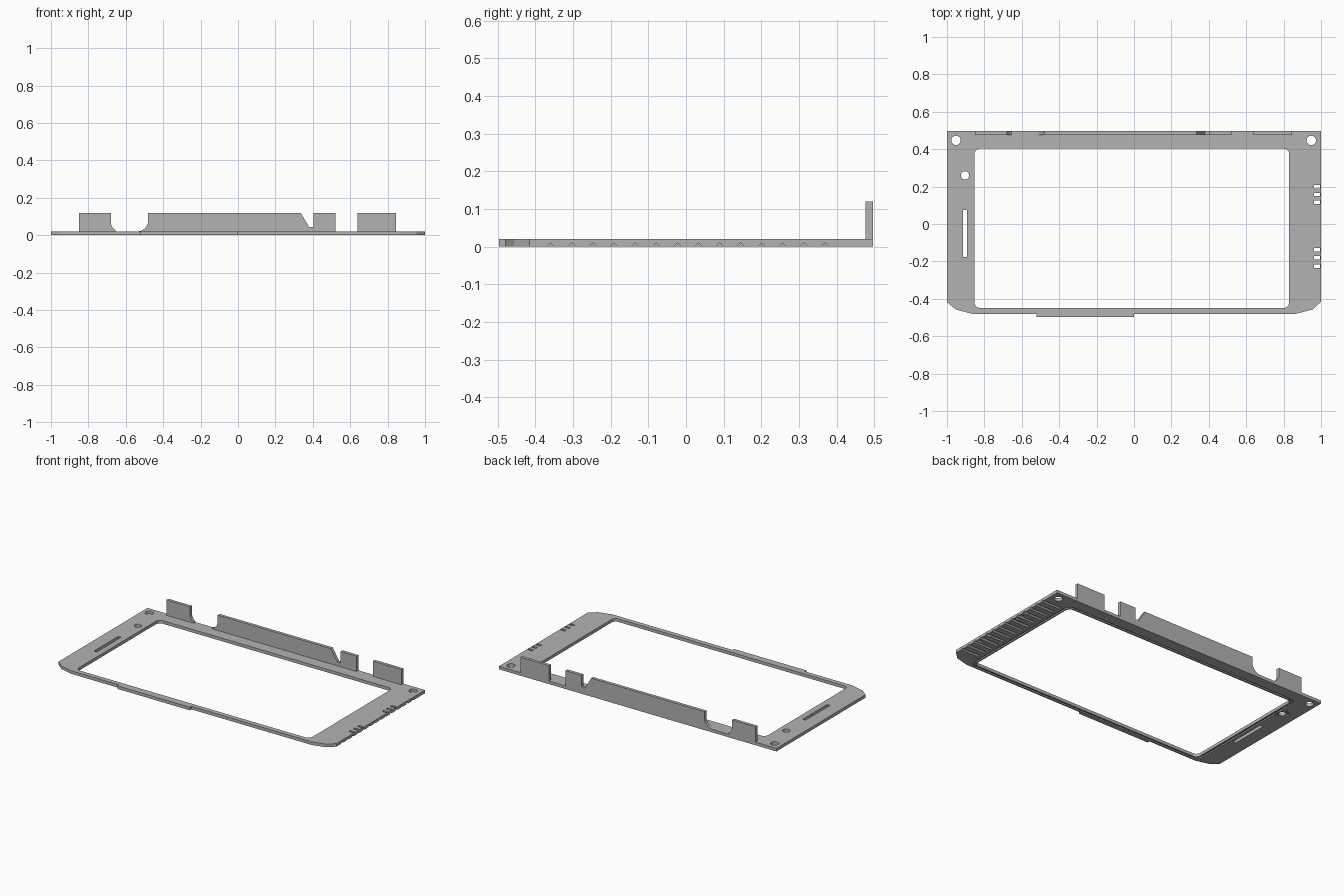
import bpy, bmesh, math
from mathutils import Vector

cube = bpy.data.objects.get("Cube")
if cube:
    bpy.data.objects.remove(cube, do_unlink=True)

grey = bpy.data.materials.new("plain grey")
grey.use_nodes = True
colour = (0.45, 0.45, 0.45, 1)
grey.diffuse_color = colour
grey.node_tree.nodes["Principled BSDF"].inputs["Base Color"].default_value = colour

THICK = 0.02


def finish(name, bm):
    bmesh.ops.recalc_face_normals(bm, faces=bm.faces)
    mesh = bpy.data.meshes.new(name)
    bm.to_mesh(mesh)
    bm.free()
    mesh.materials.append(grey)
    obj = bpy.data.objects.new(name, mesh)
    bpy.context.collection.objects.link(obj)
    return obj


def prism(name, points, shift):
    """Extrude a flat outline of 3D points along shift."""
    bm = bmesh.new()
    face = bm.faces.new([bm.verts.new(p) for p in points])
    made = bmesh.ops.extrude_face_region(bm, geom=[face])["geom"]
    bmesh.ops.translate(bm, vec=shift, verts=[v for v in made if isinstance(v, bmesh.types.BMVert)])
    return finish(name, bm)


def ring(name, outer, inner, z0, z1):
    """Closed band between two outlines with equal point counts."""
    bm = bmesh.new()
    loops = [[bm.verts.new((x, y, z)) for x, y in pts]
             for pts, z in ((outer, z0), (outer, z1), (inner, z1), (inner, z0))]
    n = len(outer)
    for k in range(4):
        a, b = loops[k], loops[(k + 1) % 4]
        for i in range(n):
            j = (i + 1) % n
            bm.faces.new((a[i], a[j], b[j], b[i]))
    return finish(name, bm)


def arc(cx, cy, r, start, end, steps):
    return [(cx + r * math.cos(math.radians(start + (end - start) * i / steps)),
             cy + r * math.sin(math.radians(start + (end - start) * i / steps)))
            for i in range(steps + 1)]


def circle(cx, cy, r, n=32):
    return arc(cx, cy, r, 0, 360, n)[:-1]


def rounded_rect(x0, x1, y0, y1, r):
    pts = []
    for cx, cy, a in ((x1 - r, y1 - r, 0), (x0 + r, y1 - r, 90),
                      (x0 + r, y0 + r, 180), (x1 - r, y0 + r, 270)):
        pts += arc(cx, cy, r, a, a + 90, 6)
    return pts


def rect(x0, x1, y0, y1):
    return [(x0, y0), (x1, y0), (x1, y1), (x0, y1)]


def cut(target, cutter):
    mod = target.modifiers.new("cut", "BOOLEAN")
    mod.operation = "DIFFERENCE"
    mod.solver = "EXACT"
    mod.object = cutter
    bpy.context.view_layer.objects.active = target
    bpy.ops.object.modifier_apply(modifier=mod.name)
    bpy.data.objects.remove(cutter, do_unlink=True)


def cut_through(target, outline):
    cut(target, prism("cutter", [(x, y, -0.05) for x, y in outline], Vector((0, 0, 0.1))))


# Frame plate with clipped front corners and a thin front lip
outline = [(-1, 0.497), (-1, -0.418), (-0.953, -0.457), (-0.866, -0.48),
           (-0.52, -0.48), (-0.52, -0.496), (0, -0.496), (0, -0.48),
           (0.866, -0.48), (0.955, -0.457), (1, -0.415), (1, 0.497)]
frame = prism("frame_plate", [(x, y, 0) for x, y in outline], Vector((0, 0, THICK)))

# Screen opening
X0, X1, Y0, Y1 = -0.853, 0.83, -0.449, 0.403
cut_through(frame, rounded_rect(X0, X1, Y0, Y1, 0.03))

# Screw holes, small hole and long slot
for x, y, r in ((-0.952, 0.447, 0.025), (0.948, 0.447, 0.025), (-0.904, 0.26, 0.022)):
    cut_through(frame, circle(x, y, r))
cut_through(frame, rect(-0.914, -0.893, -0.177, 0.075))

# Two groups of vent slots at the left end
for y in (0.2, 0.158, 0.117, -0.138, -0.181, -0.225):
    cut_through(frame, rect(0.963, 0.994, y - 0.009, y + 0.009))

# V grooves under the left end
for i in range(14):
    y = 0.369 - i * 0.056
    cut(frame, prism("cutter", [(0.87, y - 0.012, -0.002), (0.87, y + 0.012, -0.002),
                                (0.87, y, 0.01)], Vector((0.2, 0, 0))))

# Grooves under the plate, around the opening and the small hole
def around(d):
    return rounded_rect(X0 - d, X1 + d, Y0 - d, Y1 + d, 0.03 + d)


cut(frame, ring("cutter", around(0.022), around(0.01), -0.01, 0.008))
cut(frame, ring("cutter", circle(-0.904, 0.26, 0.04), circle(-0.904, 0.26, 0.031), -0.01, 0.008))

# Upright back wall in separate tabs, with curved and sloped cutouts
BASE, TOP = 0.018, 0.12
tabs = {
    "back_wall_right_tab": [(-0.85, BASE), (-0.655, BASE)] + arc(-0.63, 0.07, 0.05, 240, 180, 6)
                           + [(-0.68, TOP), (-0.85, TOP)],
    "back_wall_main": [(-0.54, BASE)] + arc(-0.54, 0.08, 0.06, -90, 0, 10)
                      + [(-0.48, TOP), (0.335, TOP), (0.38, 0.045), (0.405, 0.045),
                         (0.405, TOP), (0.52, TOP), (0.52, BASE)],
    "back_wall_left_tab": rect(0.64, 0.845, BASE, TOP),
}
for name, profile in tabs.items():
    prism(name, [(x, 0.477, z) for x, z in profile], Vector((0, 0.02, 0)))
